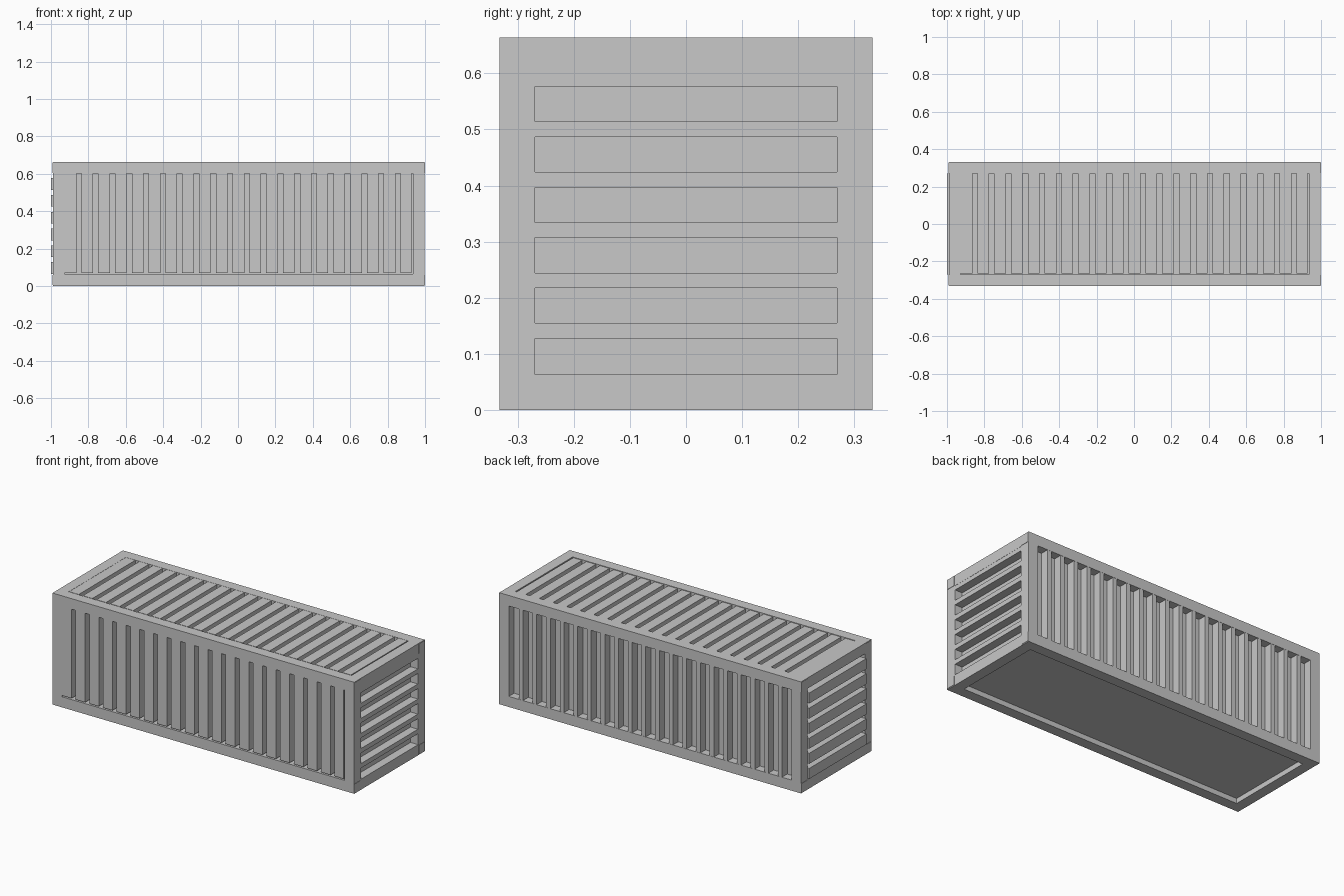
import bpy
import bmesh

cube = bpy.data.objects.get("Cube")
if cube:
    bpy.data.objects.remove(cube)

grey = bpy.data.materials.new("light_grey")
grey.use_nodes = True
colour = (0.58, 0.58, 0.58, 1)
grey.diffuse_color = colour
grey.node_tree.nodes["Principled BSDF"].inputs["Base Color"].default_value = colour


def boxes(name, spans):
    """One object made of boxes, each given as ((x0, x1), (y0, y1), (z0, z1))."""
    bm = bmesh.new()
    for span in spans:
        for v in bmesh.ops.create_cube(bm, size=1)["verts"]:
            for i, (low, high) in enumerate(span):
                v.co[i] = low if v.co[i] < 0 else high
    mesh = bpy.data.meshes.new(name)
    bm.to_mesh(mesh)
    bm.free()
    mesh.materials.append(grey)
    obj = bpy.data.objects.new(name, mesh)
    bpy.context.collection.objects.link(obj)
    return obj


# Overall sizes
BACK, FRONT = -0.99, 0.998
W, H, BAR = 0.332, 0.664, 0.063
DEPTH = 0.05
PITCH, WIDE = 0.0898, 0.0625
IN_X = (BACK + BAR, FRONT - BAR)
IN_Y = (-W + BAR, W - BAR)
IN_Z = (BAR, H - BAR)
ends_x = [(BACK, IN_X[0]), (IN_X[1], FRONT)]
sides_y = [(-W, IN_Y[0]), (IN_Y[1], W)]
levels_z = [(0, IN_Z[0]), (IN_Z[1], H)]

# Frame: posts, long rails and cross rails
boxes("corner_posts", [(x, y, IN_Z) for x in ends_x for y in sides_y])
boxes("long_rails", [((BACK, FRONT), y, z) for y in sides_y for z in levels_z])
boxes("cross_rails", [(x, IN_Y, z) for x in ends_x for z in levels_z])

# Thin corner fittings on the end faces
fit_y = [(-0.33, -0.273), (0.273, 0.33)]
fit_z = [(0.005, 0.058), (0.604, 0.661)]
boxes("corner_fittings", [(x, y, z) for x in ((BACK - 0.002, BACK + 0.01), (FRONT - 0.01, 1.0))
                          for y in fit_y for z in fit_z])

# Recessed body behind the corrugations, with the floor set up from the ground
boxes("inner_body", [((BACK + DEPTH, FRONT - DEPTH), (-W + DEPTH, W - DEPTH), (0.03, H - DEPTH))])

# Corrugations along the length
start = IN_X[0]
broad = [(start + i * PITCH, start + i * PITCH + WIDE) for i in range(21)]
broad[-1] = (broad[-1][0], IN_X[1] - 0.007)
narrow = [(start + i * PITCH + WIDE, start + (i + 1) * PITCH) for i in range(20)]
SKIN = 0.001
boxes("front_ribs", [(x, (-W + SKIN, -W + DEPTH + SKIN), (0.07, IN_Z[1])) for x in broad])
boxes("roof_ribs", [(x, (IN_Y[0] + 0.005, IN_Y[1]), (H - DEPTH - SKIN, H - SKIN)) for x in broad])
boxes("back_ribs", [(x, (W - DEPTH - SKIN, W - SKIN), IN_Z) for x in narrow])

# Horizontal corrugations on the two ends
z0 = 0.065
boxes("left_end_ribs", [((FRONT - DEPTH - SKIN, FRONT - SKIN), IN_Y,
                         (z0 + i * PITCH + WIDE, min(z0 + (i + 1) * PITCH, IN_Z[1])))
                        for i in range(6)])
boxes("right_end_ribs", [((-1.0, BACK + DEPTH + SKIN), IN_Y,
                          (z0 + i * PITCH, z0 + i * PITCH + WIDE)) for i in range(6)])
